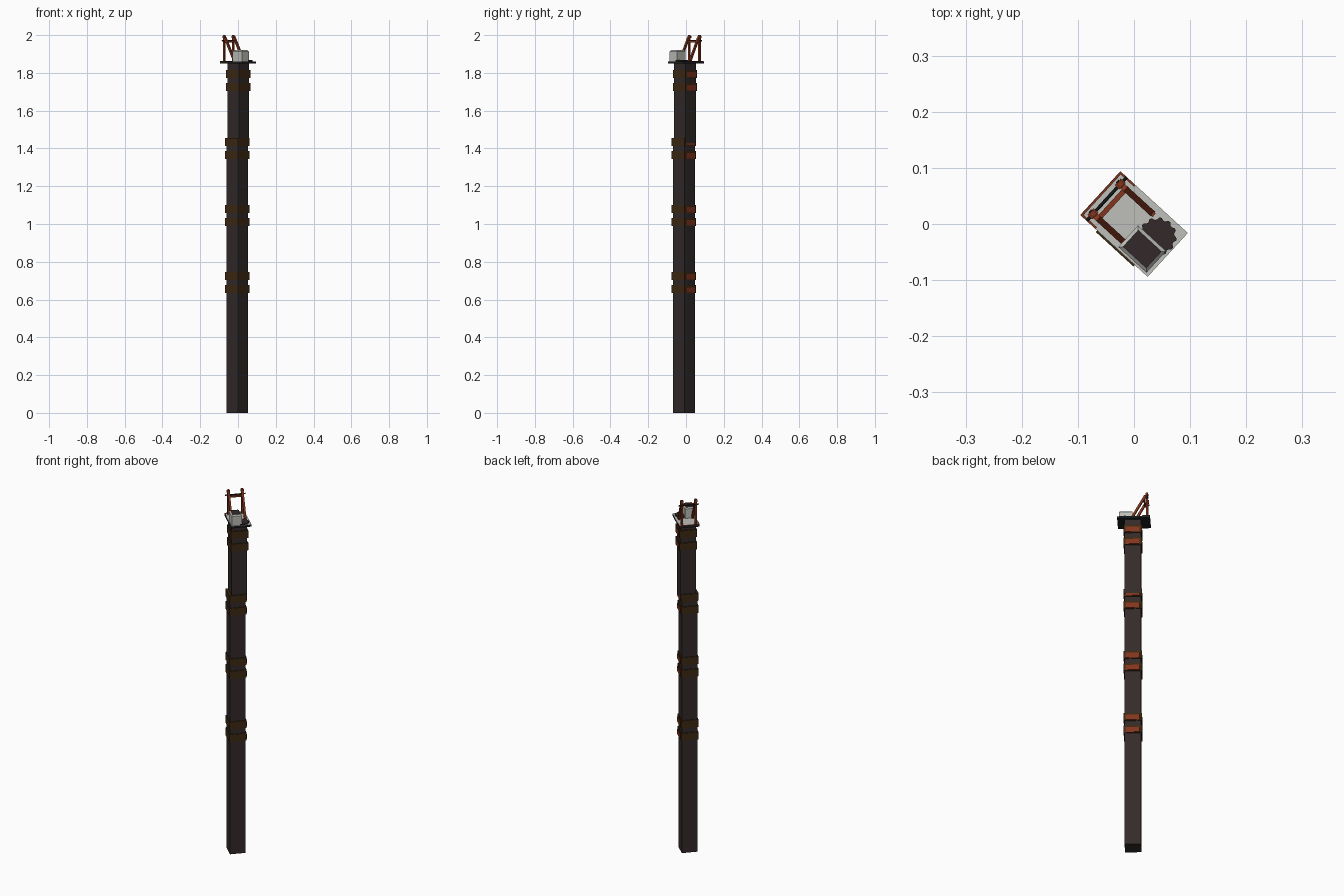
import bpy, bmesh, math
from mathutils import Vector, Matrix

if "Cube" in bpy.data.objects:
    bpy.data.objects.remove(bpy.data.objects["Cube"])

# Whole model is turned about z: local u = long platform axis, v = short axis
ROT = Matrix.Rotation(math.radians(-42.5), 4, 'Z')


def mat(name, col):
    m = bpy.data.materials.new(name)
    m.diffuse_color = (*col, 1)
    m.use_nodes = True
    m.node_tree.nodes["Principled BSDF"].inputs["Base Color"].default_value = m.diffuse_color
    return m


WOOD = mat("dark_timber", (0.034, 0.023, 0.023))
BROWN = mat("brown_band", (0.046, 0.022, 0.006))
RUST = mat("rust_red", (0.22, 0.036, 0.012))
LIGHT = mat("light_grey", (0.52, 0.52, 0.49))
BLACK = mat("near_black", (0.012, 0.013, 0.014))


def finish(name, bm, mats):
    me = bpy.data.meshes.new(name)
    bmesh.ops.recalc_face_normals(bm, faces=bm.faces[:])
    bm.to_mesh(me)
    bm.free()
    for m in mats:
        me.materials.append(m)
    ob = bpy.data.objects.new(name, me)
    ob.matrix_world = ROT
    bpy.context.collection.objects.link(ob)
    return ob


def box(name, c, s, m, top=None, bevel=0):
    """Box from centre and size; optional second colour on upward faces."""
    bm = bmesh.new()
    bmesh.ops.create_cube(bm, size=1, matrix=Matrix.Translation(c) @ Matrix.Diagonal((*s, 1)))
    if bevel:
        es = [e for e in bm.edges if all(v.co.z > c[2] for v in e.verts)]
        bmesh.ops.bevel(bm, geom=es, offset=bevel, segments=1, affect='EDGES')
    bm.normal_update()
    if top:
        for f in bm.faces:
            if f.normal.z > 0.9:
                f.material_index = 1
    return finish(name, bm, [m, top] if top else [m])


def bar(name, p, q, w, m, sides=4):
    """Straight bar between two points."""
    p, q = Vector(p), Vector(q)
    d = q - p
    M = (Matrix.Translation((p + q) / 2) @ d.to_track_quat('Z', 'Y').to_matrix().to_4x4()
         @ Matrix.Rotation(math.pi / sides, 4, 'Z'))
    bm = bmesh.new()
    r = w / 2 / math.cos(math.pi / sides)
    bmesh.ops.create_cone(bm, cap_ends=True, segments=sides, radius1=r, radius2=r,
                          depth=d.length, matrix=M)
    return finish(name, bm, [m])


# Column in two slightly offset lengths
LOW, UP = (0.005, -0.011), (0.005, -0.003)
box("lower_column", (*LOW, 0.72), (0.082, 0.082, 1.44), WOOD)
box("upper_column", (*UP, 1.64), (0.081, 0.081, 0.42), WOOD)

# Paired straps round the column, with a rusty plate on one side
for i, z in enumerate((0.655, 1.01, 1.365, 1.725)):
    cu, cv = UP if i == 3 else LOW
    for j, dz in enumerate((0, 0.07)):
        box(f"strap_{i}_{j}", (cu, cv, z + dz), (0.091, 0.091, 0.042), BROWN)
        box(f"strap_plate_{i}_{j}", (cu, cv + 0.0465, z + dz - 0.004), (0.07, 0.004, 0.028), RUST)

# Platform
box("platform", (0, 0, 1.8555), (0.163, 0.106, 0.011), BLACK, top=LIGHT)

# Rust trim round the back end of the platform
bar("trim_back", (-0.079, -0.053, 1.862), (-0.079, 0.053, 1.862), 0.004, RUST)
for s in (-1, 1):
    bar(f"trim_side_{s}", (-0.079, s * 0.051, 1.862), (-0.045, s * 0.051, 1.862), 0.004, RUST)

# Motor housing and toothed wheel
box("motor_housing", (0.041, -0.023, 1.89), (0.068, 0.052, 0.06), LIGHT, top=WOOD, bevel=0.006)
bm = bmesh.new()
ring = []
N = 48
for k in range(N):
    a = 2 * math.pi * k / N
    r = 0.034 if k % 4 < 2 else 0.030
    ring.append(bm.verts.new((0.046 + r * math.cos(a), 0.012 + r * math.sin(a), 1.860)))
f = bm.faces.new(ring)
ext = bmesh.ops.extrude_face_region(bm, geom=[f])
for v in ext["geom"]:
    if isinstance(v, bmesh.types.BMVert):
        v.co.z += 0.008
finish("toothed_wheel", bm, [WOOD])

# Two A-frames: upright post, slanted strut, pin at the top
for s, n in ((-1, "left"), (1, "right")):
    v = s * 0.036
    bar(f"post_{n}", (-0.066, v, 1.86), (-0.066, v, 2.0), 0.010, RUST)
    bar(f"strut_{n}", (-0.058, v, 1.985), (0.008, v, 1.862), 0.011, RUST)
    bar(f"strut_foot_{n}", (-0.004, v, 1.864), (0.016, v, 1.864), 0.008, RUST)
    bar(f"post_cap_{n}", (-0.066, v - 0.008, 1.99), (-0.066, v + 0.008, 1.99), 0.012, RUST)
    bar(f"pin_{n}", (-0.074, v, 1.972), (-0.048, v, 1.972), 0.007, BLACK, 8)

# Cross members joining the frames
bar("cross_rod", (-0.066, -0.053, 1.97), (-0.066, 0.053, 1.97), 0.006, BLACK, 8)
bar("cross_bar", (-0.053, -0.040, 1.966), (-0.053, 0.040, 1.966), 0.009, RUST)
